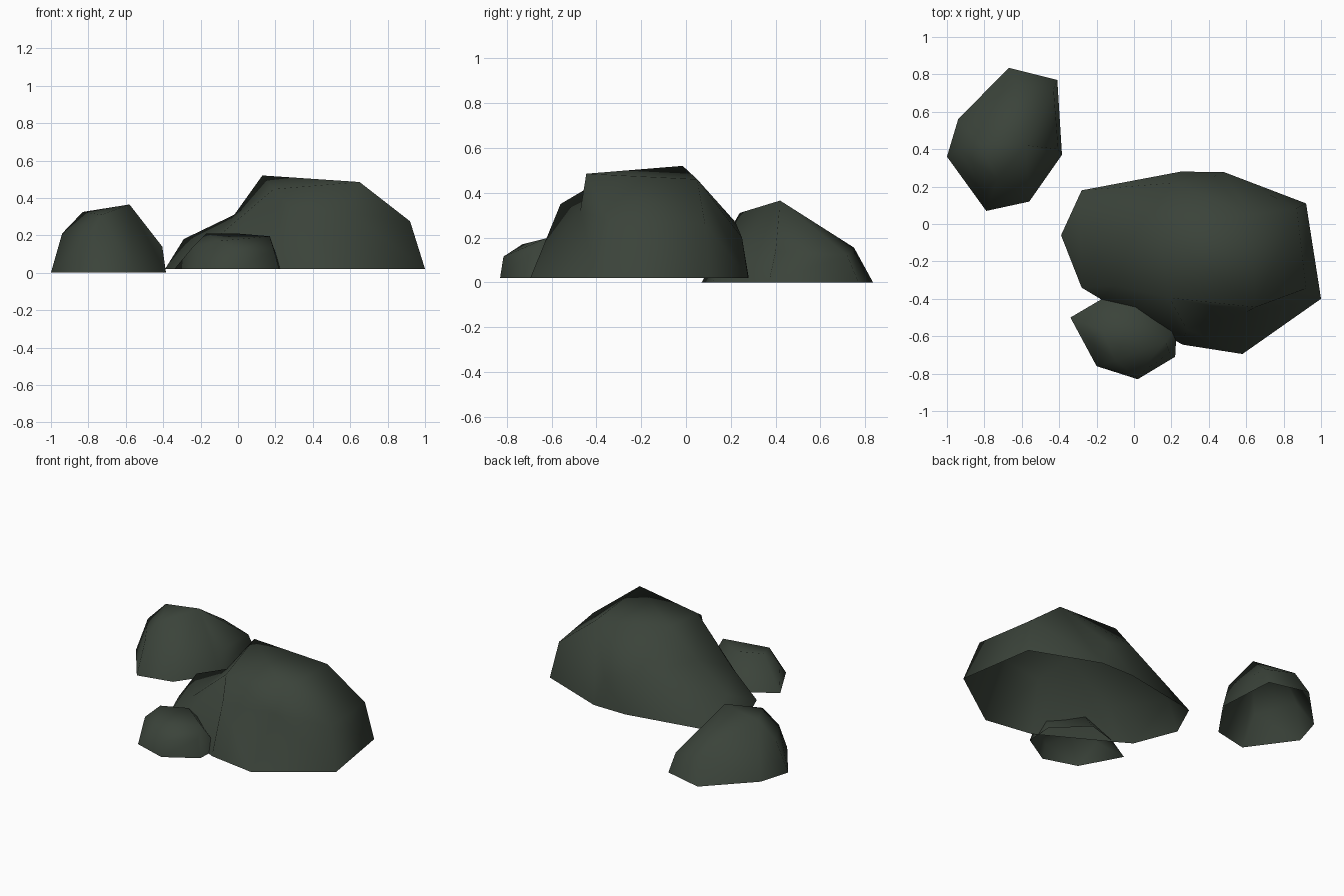
import bpy
from mathutils import Vector
from mathutils.geometry import delaunay_2d_cdt

if "Cube" in bpy.data.objects:
    bpy.data.objects.remove(bpy.data.objects["Cube"])

mat = bpy.data.materials.new("dark mossy green")
mat.diffuse_color = (0.043, 0.056, 0.042, 1.0)
mat.use_nodes = True
mat.node_tree.nodes["Principled BSDF"].inputs["Base Color"].default_value = mat.diffuse_color


def rock(name, base_z, rim, crown, ridges=()):
    """Open-bottomed boulder: ground outline plus crown points, joined in plan."""
    n = len(rim)
    pts = [(x, y, base_z) for x, y in rim] + list(crown)
    edges = [(n + a, n + b) for a, b in ridges]
    vs, _, fs, ov, _, _ = delaunay_2d_cdt(
        [Vector(p[:2]) for p in pts], edges, [list(range(n))], 1, 1e-5)
    verts = []
    for v, src in zip(vs, ov):
        z = pts[src[0]][2] if src else base_z
        verts.append((v.x, v.y, z))
    me = bpy.data.meshes.new(name)
    me.from_pydata(verts, [], [list(f) for f in fs])
    me.materials.append(mat)
    for p in me.polygons:
        p.use_smooth = True
    me.update()
    ob = bpy.data.objects.new(name, me)
    bpy.context.collection.objects.link(ob)
    return ob


# Large boulder, with a dent in its front shoulder
rock("large_boulder", 0.02,
     [(-.39, -.06), (-.28, -.34), (-.18, -.4), (.26, -.645), (.58, -.695), (1, -.4),
      (.92, .11), (.48, .278), (.25, .28), (-.28, .18)],
     [(.13, -.015, .52),    # 0 peak
      (.62, .05, .46),      # 1 back shoulder
      (.65, -.445, .485),   # 2 front shoulder
      (.92, -.345, .275),   # 3 right corner
      (.87, .085, .26),     # 4 back right corner
      (.19, -.395, .447),   # 5 dent top
      (.28, -.56, .35),     # 6 front knob
      (-.02, -.09, .31),    # 7 left step
      (-.29, -.02, .18),    # 8 left end
      (-.1, -.33, .2),      # 9 front left
      (.42, .25, .2),       # 10 back wall
      (.21, .22, .27),      # 11 back step
      (.6, -.472, .32)],    # 12 dent foot
     [(5, 2), (2, 3), (5, 6), (5, 12), (6, 12), (12, 2), (12, 3),
      (0, 5), (0, 2), (0, 1), (1, 2), (0, 7), (7, 8), (7, 5),
      (1, 4), (4, 3), (9, 7), (0, 11), (11, 7), (11, 8), (11, 1), (2, 4)])

# Medium boulder at the back left
rock("medium_boulder", 0.0,
     [(-1, .36), (-.79, .07), (-.56, .12), (-.385, .37), (-.41, .77),
      (-.67, .835), (-.94, .56)],
     [(-.58, .42, .365), (-.83, .43, .325), (-.73, .24, .31), (-.94, .40, .21),
      (-.8, .17, .19), (-.405, .4, .14), (-.63, .75, .155), (-.43, .72, .12)],
     [(0, 1), (0, 2), (1, 2), (1, 3), (2, 4), (0, 5), (0, 6), (1, 6), (5, 7)])

# Small boulder leaning on the front
rock("small_boulder", 0.02,
     [(-.34, -.5), (-.2, -.76), (.02, -.83), (.22, -.71), (.23, -.53),
      (.04, -.34), (-.17, -.4)],
     [(-.17, -.57, .21), (-.01, -.5, .21), (.17, -.63, .195), (-.24, -.63, .14),
      (.01, -.815, .115), (-.1, -.73, .17), (.19, -.69, .13)],
     [(0, 1), (1, 2), (0, 5), (2, 5), (5, 4), (0, 3)])
